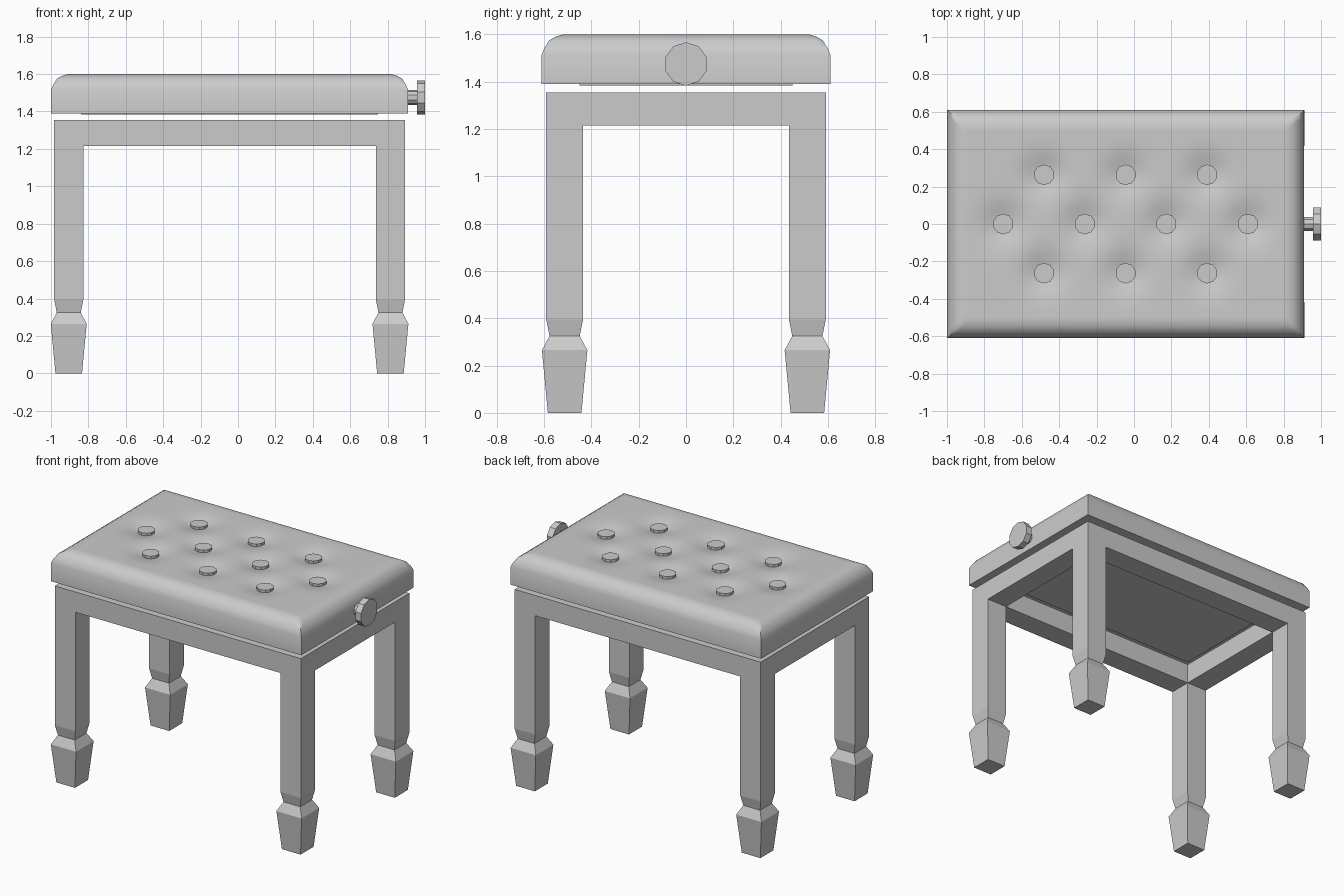
import bpy, bmesh, math
from mathutils import Matrix, Vector

if "Cube" in bpy.data.objects:
    bpy.data.objects.remove(bpy.data.objects["Cube"])

CX = -0.045              # body centre (the knob shifts the overall bounds)
HX, HY = 0.955, 0.61     # seat half sizes
LX, LY = 0.86, 0.513     # leg centre offsets


def finish(bm, name, smooth=False):
    bmesh.ops.recalc_face_normals(bm, faces=bm.faces)
    me = bpy.data.meshes.new(name)
    bm.to_mesh(me)
    bm.free()
    ob = bpy.data.objects.new(name, me)
    bpy.context.collection.objects.link(ob)
    if smooth:
        bpy.ops.object.select_all(action='DESELECT')
        ob.select_set(True)
        bpy.context.view_layer.objects.active = ob
        bpy.ops.object.shade_smooth_by_angle(angle=math.radians(42))
    return ob


def box(name, lo, hi):
    bm = bmesh.new()
    lo, hi = Vector(lo), Vector(hi)
    size = Matrix.Diagonal((*(hi - lo), 1))
    bmesh.ops.create_cube(bm, size=1, matrix=Matrix.Translation((lo + hi) / 2) @ size)
    return finish(bm, name)


def cylinder(name, loc, r, depth, along_x=False, sides=10):
    bm = bmesh.new()
    m = Matrix.Translation(loc)
    if along_x:
        m = m @ Matrix.Rotation(math.pi / 2, 4, 'Y') @ Matrix.Rotation(math.pi / 2, 4, 'Z')
    bmesh.ops.create_cone(bm, cap_ends=True, segments=sides, radius1=r, radius2=r,
                          depth=depth, matrix=m)
    return finish(bm, name)


# Legs: square sections with a narrowed neck and tapered foot
LEG = [(0, 0.071), (0.265, 0.096), (0.325, 0.064), (0.395, 0.078), (1.355, 0.078)]


def leg(name, x, y):
    bm = bmesh.new()
    rings = [[bm.verts.new((x + sx * h, y + sy * h, z))
              for sx, sy in ((-1, -1), (1, -1), (1, 1), (-1, 1))] for z, h in LEG]
    for a, b in zip(rings, rings[1:]):
        for i in range(4):
            j = (i + 1) % 4
            bm.faces.new((a[i], a[j], b[j], b[i]))
    bm.faces.new(rings[0])
    bm.faces.new(rings[-1])
    return finish(bm, name)


for sy, fb in ((-1, "front"), (1, "back")):
    for sx, lr in ((-1, "left"), (1, "right")):
        leg(f"{fb}_{lr}_leg", CX + sx * LX, sy * LY)

# Apron rails between the legs
T = 0.078
for s, n in ((-1, "front"), (1, "back")):
    box(n + "_rail", (CX - LX + T, s * LY - T, 1.215), (CX + LX - T, s * LY + T, 1.355))
for s, n in ((-1, "left"), (1, "right")):
    box(n + "_rail", (CX + s * LX - T, -LY + T, 1.215), (CX + s * LX + T, LY - T, 1.355))

# Button layout: rows of 3, 4, 3
buttons = [(CX + (i - 1) * 0.436, y) for y in (-0.263, 0.263) for i in range(3)]
buttons += [(CX + (i - 1.5) * 0.436, 0) for i in range(4)]

# Tufted cushion: dimpled top grid, rounded rim, walls and raised underside panel
EDGE = 0.09
bm = bmesh.new()
bmesh.ops.create_grid(bm, x_segments=72, y_segments=44, size=1)
for v in bm.verts:
    x, y = v.co.x * (HX - EDGE) + CX, v.co.y * (HY - EDGE)
    dip = sum(0.032 * math.exp(-((x - bx) ** 2 + (y - by) ** 2) / (2 * 0.075 ** 2))
              for bx, by in buttons)
    v.co = (x, y, 1.6 - dip)
prev = EDGE
border = [e for e in bm.edges if e.is_boundary]
for d, z in ((0.06, 1.591), (0.032, 1.575), (0.012, 1.543), (0, 1.515), (0, 1.39),
             (0.16, 1.39), (0.161, 1.383)):
    geom = bmesh.ops.extrude_edge_only(bm, edges=border)["geom"]
    border = [g for g in geom if isinstance(g, bmesh.types.BMEdge) and g.is_boundary]
    for v in {v for e in border for v in e.verts}:
        v.co.x = CX + (v.co.x - CX) * (HX - d) / (HX - prev)
        v.co.y *= (HY - d) / (HY - prev)
        v.co.z = z
    prev = d
bmesh.ops.contextual_create(bm, geom=border)
finish(bm, "cushion", smooth=True)

# Upholstery buttons
for i, (x, y) in enumerate(buttons):
    cylinder(f"button_{i + 1}", (x, y, 1.578), 0.055, 0.03)

# Height adjusting knob
cylinder("knob_stem", (0.93, 0, 1.475), 0.04, 0.07, True)
cylinder("knob", (0.978, 0, 1.475), 0.092, 0.044, True)
